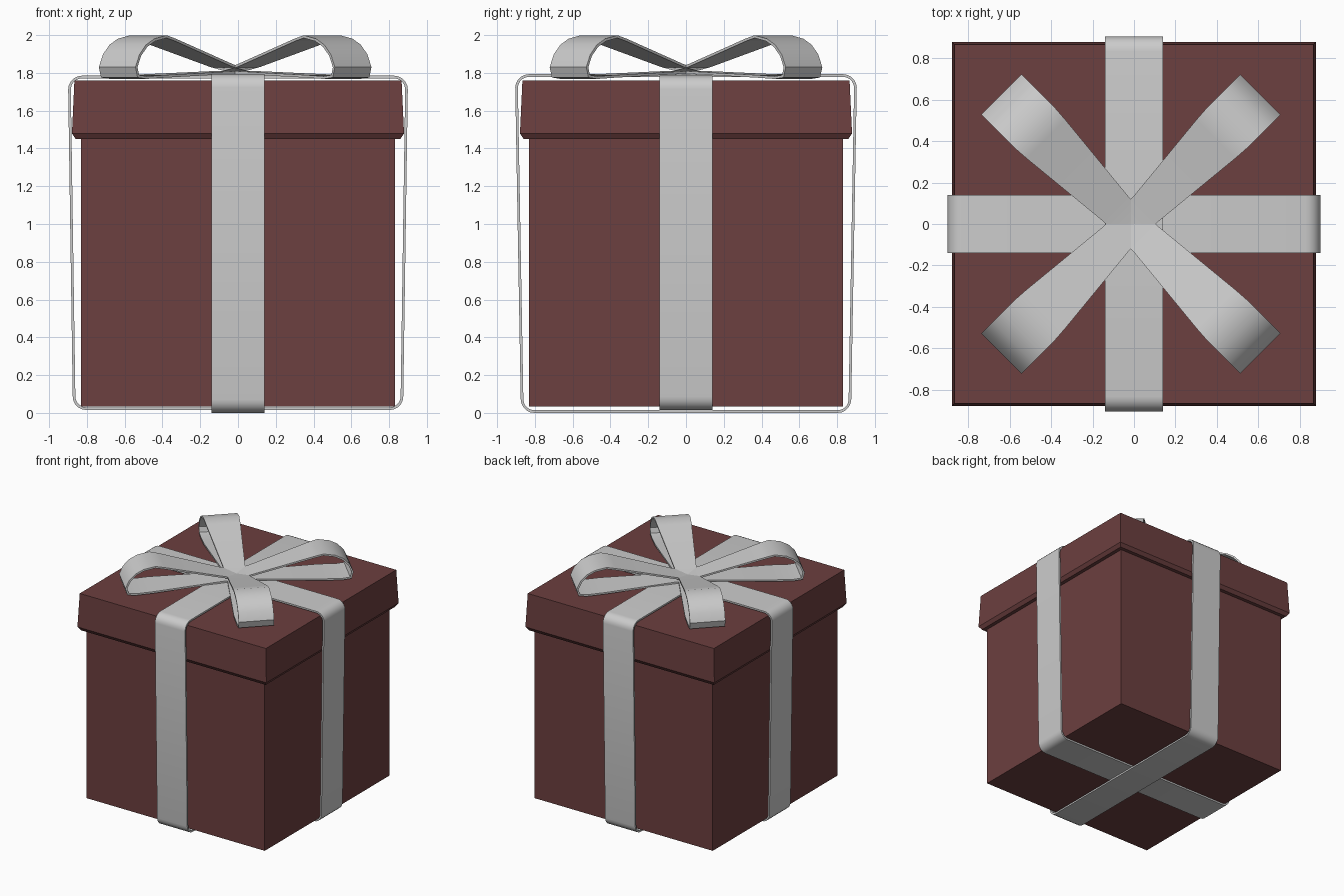
import bpy, bmesh, math
from mathutils import Vector, Matrix

if "Cube" in bpy.data.objects:
    bpy.data.objects.remove(bpy.data.objects["Cube"])

red = bpy.data.materials.new("dark_red")
red.diffuse_color = (0.15, 0.05, 0.05, 1)
red.use_nodes = True
red.node_tree.nodes["Principled BSDF"].inputs["Base Color"].default_value = red.diffuse_color


def make(name, bm, mat=None):
    bmesh.ops.recalc_face_normals(bm, faces=bm.faces)
    me = bpy.data.meshes.new(name)
    bm.to_mesh(me)
    bm.free()
    ob = bpy.data.objects.new(name, me)
    bpy.context.collection.objects.link(ob)
    if mat:
        me.materials.append(mat)
    return ob


def square_stack(name, levels, mat):
    """Stack of square sections (half size, z), capped at both ends."""
    bm = bmesh.new()
    rings = [[bm.verts.new((sx * h, sy * h, z)) for sx, sy in
              ((-1, -1), (1, -1), (1, 1), (-1, 1))] for h, z in levels]
    for a, b in zip(rings, rings[1:]):
        for i in range(4):
            j = (i + 1) % 4
            bm.faces.new((a[i], a[j], b[j], b[i]))
    bm.faces.new(rings[0][::-1])
    bm.faces.new(rings[-1])
    return make(name, bm, mat)


def ribbon(name, path, angle, centre=(0, 0), closed=False, thick=0.014):
    """Flat band swept along (r, z, half width) points, thickened."""
    bm = bmesh.new()
    rows = [[bm.verts.new((r, s * w, z)) for s in (-1, 1)] for r, z, w in path]
    for a, b in zip(rows, rows[1:] + (rows[:1] if closed else [])):
        bm.faces.new((a[0], a[1], b[1], b[0]))
    bm.transform(Matrix.Translation((*centre, 0)) @ Matrix.Rotation(angle, 4, 'Z'))
    ob = make(name, bm)
    mod = ob.modifiers.new("thickness", 'SOLIDIFY')
    mod.thickness = thick
    mod.offset = 0
    mod.use_even_offset = True
    bpy.ops.object.select_all(action='DESELECT')
    bpy.context.view_layer.objects.active = ob
    ob.select_set(True)
    bpy.ops.object.modifier_apply(modifier=mod.name)
    bpy.ops.object.shade_smooth_by_angle(angle=math.radians(40))
    return ob


def strap_path(bottom, top, low, high, w=0.14, rad=0.065, steps=5):
    """Rounded loop, slightly wider at the top than at the bottom."""
    path = []
    for k, (sx, x, z, sz) in enumerate(((1, low, bottom, 1), (1, high, top, -1),
                                        (-1, high, top, -1), (-1, low, bottom, 1))):
        c = Vector((sx * (x - rad), z + sz * rad))
        for i in range(steps + 1):
            a = math.radians(-90 + 90 * k + 90 * i / steps)
            path.append((c.x + rad * math.cos(a), c.y + rad * math.sin(a), w))
    return path


# Box and overhanging lid
square_stack("box", [(0.83, 0.035), (0.83, 1.47)], red)
square_stack("lid", [(0.86, 1.45), (0.879, 1.48), (0.866, 1.76)], red)

# Two straps crossing over the top and under the base
ribbon("strap_side_to_side", strap_path(0.022, 1.778, 0.868, 0.892), 0, closed=True)
ribbon("strap_front_to_back", strap_path(0.007, 1.786, 0.868, 0.897),
       math.pi / 2, closed=True)

# Four bow loops on the diagonals, narrowing towards the knot
loop = [(0, 1.803, 0.085), (0.1, 1.802, 0.085), (0.66, 1.782, 0.137),
        (0.80, 1.775, 0.137), (0.862, 1.782, 0.137), (0.876, 1.83, 0.137),
        (0.848, 1.893, 0.137), (0.80, 1.943, 0.137), (0.74, 1.974, 0.137),
        (0.65, 1.992, 0.137), (0.58, 1.975, 0.132), (0.1, 1.838, 0.085), (0, 1.818, 0.085)]
for i in range(4):
    ribbon(f"bow_loop_{i + 1}", loop, math.radians(45 + 90 * i), centre=(-0.015, 0))
